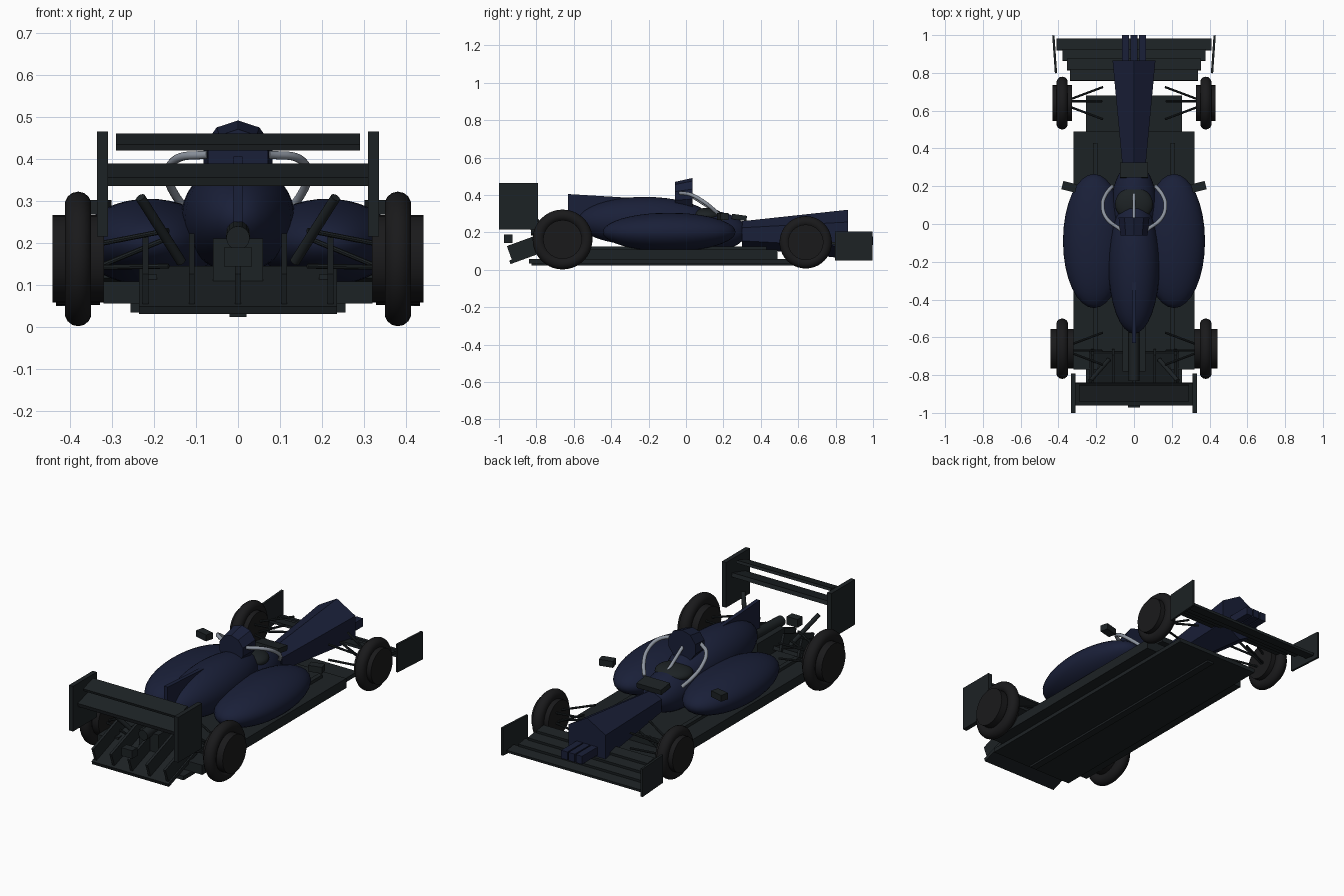
import bpy, math
from mathutils import Vector, Matrix

if "Cube" in bpy.data.objects:
    bpy.data.objects.remove(bpy.data.objects["Cube"])


def mat(name, c):
    m = bpy.data.materials.new(name)
    m.diffuse_color = (*c, 1)
    m.use_nodes = True
    m.node_tree.nodes["Principled BSDF"].inputs["Base Color"].default_value = m.diffuse_color
    return m


NAVY = mat("navy_paint", (0.010, 0.014, 0.040))
CARBON = mat("carbon", (0.012, 0.016, 0.018))
RUBBER = mat("rubber", (0.010, 0.010, 0.011))
METAL = mat("metal", (0.26, 0.29, 0.34))


def finish(name, m, smooth=False):
    o = bpy.context.object
    o.name = name
    o.data.materials.append(m)
    if smooth:
        bpy.ops.object.transform_apply(location=False, rotation=False, scale=True)
        bpy.ops.object.shade_smooth_by_angle(angle=math.radians(40))
    return o


def box(name, c, s, m=CARBON, tilt=0, yaw=0):
    bpy.ops.mesh.primitive_cube_add(size=1, location=c,
                                    rotation=(math.radians(tilt), 0, math.radians(yaw)))
    bpy.context.object.scale = s
    return finish(name, m)


def ellipsoid(name, c, r, m=NAVY):
    bpy.ops.mesh.primitive_uv_sphere_add(segments=32, ring_count=20, radius=1, location=c)
    bpy.context.object.scale = r
    return finish(name, m, True)


def rod(name, a, b, r, m=CARBON, sides=10):
    a, b = Vector(a), Vector(b)
    d = b - a
    bpy.ops.mesh.primitive_cylinder_add(vertices=sides, radius=r, depth=d.length,
                                        location=(a + b) / 2,
                                        rotation=d.to_track_quat('Z', 'Y').to_euler())
    return finish(name, m, True)


def tube(name, pts, r, m):
    cu = bpy.data.curves.new(name, 'CURVE')
    cu.dimensions = '3D'
    cu.bevel_depth, cu.bevel_resolution, cu.use_fill_caps = r, 3, True
    sp = cu.splines.new('BEZIER')
    sp.bezier_points.add(len(pts) - 1)
    for p, co in zip(sp.bezier_points, pts):
        p.co = co
        p.handle_left_type = p.handle_right_type = 'AUTO'
    cu.materials.append(m)
    o = bpy.data.objects.new(name, cu)
    bpy.context.collection.objects.link(o)


def ring_loft(name, sides, rings, m):
    """Polygon tube along y with a vertex at the top; rings = (y, z, radius)."""
    verts = [(r * math.sin(math.tau * i / sides), y, z + r * math.cos(math.tau * i / sides))
             for y, z, r in rings for i in range(sides)]
    faces = [[k * sides + i, k * sides + (i + 1) % sides,
              (k + 1) * sides + (i + 1) % sides, (k + 1) * sides + i]
             for k in range(len(rings) - 1) for i in range(sides)]
    faces.append(list(range(sides))[::-1])
    faces.append([(len(rings) - 1) * sides + i for i in range(sides)])
    me = bpy.data.meshes.new(name)
    me.from_pydata(verts, [], faces)
    me.materials.append(m)
    o = bpy.data.objects.new(name, me)
    bpy.context.collection.objects.link(o)


def fin(name, prof, w, m):
    """Side profile in (y, z), thickened along x."""
    n = len(prof)
    verts = [(x, y, z) for x in (-w / 2, w / 2) for y, z in prof]
    faces = [list(range(n)), [n + i for i in range(n)][::-1]]
    faces += [[i, n + i, n + (i + 1) % n, (i + 1) % n] for i in range(n)]
    me = bpy.data.meshes.new(name)
    me.from_pydata(verts, [], faces)
    me.materials.append(m)
    bpy.context.collection.objects.link(bpy.data.objects.new(name, me))


# Body shells
ellipsoid("engine_cover", (0, -0.22, 0.26), (0.135, 0.36, 0.13))
ellipsoid("cockpit_shell", (0, 0.09, 0.205), (0.12, 0.235, 0.115))
ellipsoid("cockpit_opening", (0, 0.105, 0.29), (0.10, 0.09, 0.04), CARBON)
ring_loft("nose", 6, [(0.30, 0.19, 0.07), (0.865, 0.19, 0.131)], NAVY)
ring_loft("airbox", 10, [(-0.06, 0.395, 0.075), (0.035, 0.405, 0.086)], NAVY)
fin("engine_fin", [(-0.63, 0.405), (-0.30, 0.385), (-0.30, 0.30), (-0.63, 0.25)], 0.022, NAVY)
box("windscreen", (0, 0.285, 0.28), (0.15, 0.08, 0.028), CARBON, tilt=-8)
for x in (-0.045, 0, 0.045):
    box("nose_tip", (x, 0.93, 0.155), (0.038, 0.14, 0.045), NAVY)

# Floor
box("floor_wide", (0, -0.14, 0.082), (0.64, 1.26, 0.053))
box("floor_centre", (0, -0.08, 0.046), (0.51, 1.52, 0.022))
box("plank", (0, -0.10, 0.032), (0.04, 1.45, 0.016))

# Diffuser, exhaust and light
box("diffuser", (0, -0.81, 0.088), (0.47, 0.28, 0.02), tilt=20)
for x in (-0.22, -0.11, 0, 0.11, 0.22):
    box("diffuser_fence", (x, -0.81, 0.13), (0.014, 0.28, 0.095), tilt=20)
box("gearbox", (0, -0.66, 0.15), (0.12, 0.24, 0.12))
rod("exhaust", (0, -0.83, 0.212), (0, -0.55, 0.225), 0.028, sides=16)
box("rear_light", (0, -0.95, 0.167), (0.066, 0.045, 0.045))

# Rear wing
box("rear_wing_main", (0, -0.90, 0.362), (0.64, 0.12, 0.022), tilt=16)
box("rear_wing_flap", (0, -0.895, 0.44), (0.58, 0.09, 0.015), tilt=17)

# Front wing slats
for i, (y, w) in enumerate([(0.95, 0.82), (0.895, 0.755), (0.845, 0.71), (0.79, 0.68)]):
    box("front_wing_slat", (0, y, 0.075 + 0.022 * i), (w, 0.062, 0.014), tilt=-8)

# Halo centre strut
rod("halo_strut", (0, 0.03, 0.395), (0, 0.17, 0.305), 0.009, METAL, 12)

for s, side in ((-1, "left"), (1, "right")):
    ellipsoid(f"sidepod_{side}", (s * 0.212, -0.09, 0.202), (0.164, 0.355, 0.103))
    box(f"floor_strake_{side}", (s * 0.205, -0.17, 0.08), (0.025, 1.2, 0.09))
    box(f"rear_endplate_{side}", (s * 0.322, -0.896, 0.34), (0.025, 0.208, 0.25))
    box(f"front_endplate_{side}", (s * 0.42, 0.898, 0.127), (0.012, 0.20, 0.154), yaw=-s * 4)
    box(f"mirror_{side}", (s * 0.343, 0.197, 0.285), (0.075, 0.045, 0.035), yaw=s * 14)
    tube(f"halo_{side}", [(s * 0.07, -0.03, 0.41), (s * 0.145, 0.03, 0.40),
                          (s * 0.166, 0.10, 0.36), (s * 0.15, 0.155, 0.315),
                          (s * 0.115, 0.20, 0.27)], 0.010, METAL)
    rod(f"rear_brace_{side}", (s * 0.232, -0.83, 0.308), (s * 0.135, -0.72, 0.155), 0.012)

    # Wheels: rounded tyre ring around a wide drum
    for end, y, z, R, t, drum, w in (("rear", -0.66, 0.162, 0.16, 0.032, 0.104, 0.122),
                                     ("front", 0.64, 0.147, 0.14, 0.03, 0.095, 0.105)):
        bpy.ops.mesh.primitive_torus_add(major_segments=40, minor_segments=14,
                                         major_radius=R - t, minor_radius=t,
                                         location=(s * 0.38, y, z),
                                         rotation=(0, math.pi / 2, 0))
        finish(f"{end}_tyre_{side}", RUBBER, True)
        rod(f"{end}_drum_{side}", (s * (0.38 - w / 2), y, z), (s * (0.38 + w / 2), y, z),
            drum, RUBBER, 32)
        # Wishbones and push rod
        d = 1 if end == "front" else -1
        for dz, zi in ((0.035, 0.23), (-0.02, 0.145)):
            for dy in (-0.085, 0.085):
                rod(f"{end}_wishbone_{side}", (s * 0.335, y + dy * 0.25, z + dz),
                    (s * 0.165, y + dy, zi), 0.006, CARBON, 8)
        rod(f"{end}_pushrod_{side}", (s * 0.335, y + 0.01 * d, z - 0.02),
            (s * 0.17, y + 0.01 * d, 0.21), 0.006, CARBON, 8)
